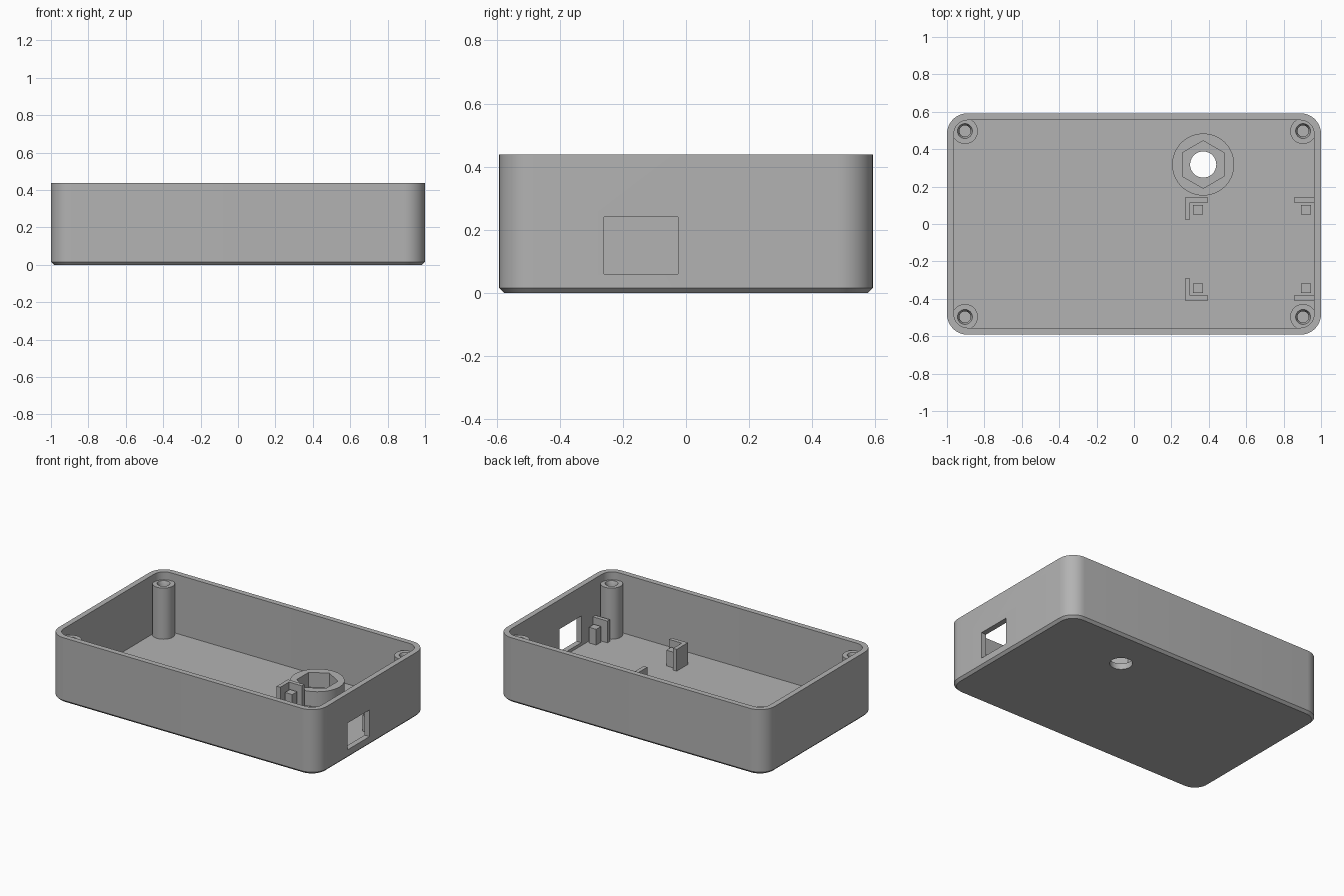
import bpy, bmesh
from math import cos, sin, pi, radians

if "Cube" in bpy.data.objects:
    bpy.data.objects.remove(bpy.data.objects["Cube"], do_unlink=True)

# Single grey plastic
grey = bpy.data.materials.new("grey plastic")
grey.use_nodes = True
GREY = (0.45, 0.45, 0.45, 1)
grey.diffuse_color = GREY
grey.node_tree.nodes["Principled BSDF"].inputs["Base Color"].default_value = GREY

HX, HY, TOP, FLOOR = 1.0, 0.592, 0.438, 0.04
WALL, RADIUS, CHAMFER = 0.037, 0.11, 0.016


def rounded_rect(inset, z, steps=10):
    """Rounded rectangle loop, inset from the outer outline."""
    r, cx, cy = RADIUS - inset, HX - RADIUS, HY - RADIUS
    pts = []
    for q, (sx, sy) in enumerate([(1, 1), (-1, 1), (-1, -1), (1, -1)]):
        for i in range(steps + 1):
            a = (q + i / steps) * pi / 2
            pts.append((sx * cx + r * cos(a), sy * cy + r * sin(a), z))
    return pts


def circle(x, y, r, z, n=40, turn=0.0):
    return [(x + r * cos(turn + 2 * pi * i / n),
             y + r * sin(turn + 2 * pi * i / n), z) for i in range(n)]


def loft(name, loops):
    """Skin a stack of equal loops and cap both ends."""
    bm = bmesh.new()
    rings = [[bm.verts.new(p) for p in loop] for loop in loops]
    for a, b in zip(rings, rings[1:]):
        for i in range(len(a)):
            j = (i + 1) % len(a)
            bm.faces.new((a[i], a[j], b[j], b[i]))
    bm.faces.new(rings[0])
    bm.faces.new(rings[-1])
    bmesh.ops.recalc_face_normals(bm, faces=bm.faces)
    mesh = bpy.data.meshes.new(name)
    bm.to_mesh(mesh)
    bm.free()
    mesh.materials.append(grey)
    obj = bpy.data.objects.new(name, mesh)
    bpy.context.collection.objects.link(obj)
    return obj


def block(name, x0, x1, y0, y1, z0, z1):
    return loft(name, [[(x0, y0, z), (x1, y0, z), (x1, y1, z), (x0, y1, z)]
                       for z in (z0, z1)])


def activate(obj):
    bpy.ops.object.select_all(action='DESELECT')
    obj.select_set(True)
    bpy.context.view_layer.objects.active = obj


def cut(obj, cutter):
    """Subtract the cutter, then discard it."""
    activate(obj)
    mod = obj.modifiers.new("cut", 'BOOLEAN')
    mod.operation, mod.solver, mod.object = 'DIFFERENCE', 'EXACT', cutter
    bpy.ops.object.modifier_apply(modifier=mod.name)
    bpy.data.objects.remove(cutter, do_unlink=True)


def smooth(obj):
    activate(obj)
    bpy.ops.object.shade_smooth_by_angle(angle=radians(30))


# Open tray with chamfered base, side window and shaft hole
NUT_X, NUT_Y = 0.37, 0.318
tray = loft("tray", [rounded_rect(CHAMFER, 0), rounded_rect(0, CHAMFER),
                     rounded_rect(0, TOP), rounded_rect(WALL, TOP),
                     rounded_rect(WALL, FLOOR)])
cut(tray, block("window_cutter", 0.9, 1.1, -0.26, -0.025, 0.06, 0.24))
cut(tray, loft("hole_cutter", [circle(NUT_X, NUT_Y, 0.07, z) for z in (-0.1, 0.1)]))
smooth(tray)

# Hexagonal nut holder around the shaft hole
holder = loft("nut_holder", [circle(NUT_X, NUT_Y, 0.166, z, 64) for z in (0.03, 0.14)])
cut(holder, loft("hex_cutter", [circle(NUT_X, NUT_Y, 0.127, z, 6, pi / 6)
                                for z in (-0.1, 0.3)]))
smooth(holder)

# Screw posts in the four corners, with countersunk blind holes
PROFILE = [(0.069, 0.03), (0.069, 0.385), (0.04, 0.385), (0.03, 0.36), (0.03, 0.06)]
for sx, side in ((-1, "right"), (1, "left")):
    for sy, end in ((-1, "front"), (1, "back")):
        smooth(loft(f"screw_post_{end}_{side}",
                    [circle(sx * 0.904, sy * 0.497, r, z) for r, z in PROFILE]))

# Circuit board supports, mirrored about the board's centre line
BOARD_Y, BASE, RAIL_TOP, PEG_TOP = -0.134, 0.03, 0.187, 0.146


def support(name, x0, x1, near, far, z1, s):
    ya, yb = sorted((BOARD_Y + s * near, BOARD_Y + s * far))
    block(name, x0, x1, ya, yb, BASE, z1)


for s, end in ((-1, "front"), (1, "back")):
    support(f"board_peg_inner_{end}", 0.316, 0.37, 0.184, 0.236, PEG_TOP, s)
    support(f"board_peg_outer_{end}", 0.893, 0.947, 0.184, 0.236, PEG_TOP, s)
    support(f"board_rail_outer_{end}", 0.856, 0.97, 0.249, 0.276, RAIL_TOP, s)
    # L-shaped corner guide
    outline = [(0.273, 0.276), (0.396, 0.276), (0.396, 0.249),
               (0.3, 0.249), (0.3, 0.157), (0.273, 0.157)]
    loft(f"board_corner_{end}", [[(x, BOARD_Y + s * y, z) for x, y in outline]
                                 for z in (BASE, RAIL_TOP)])
